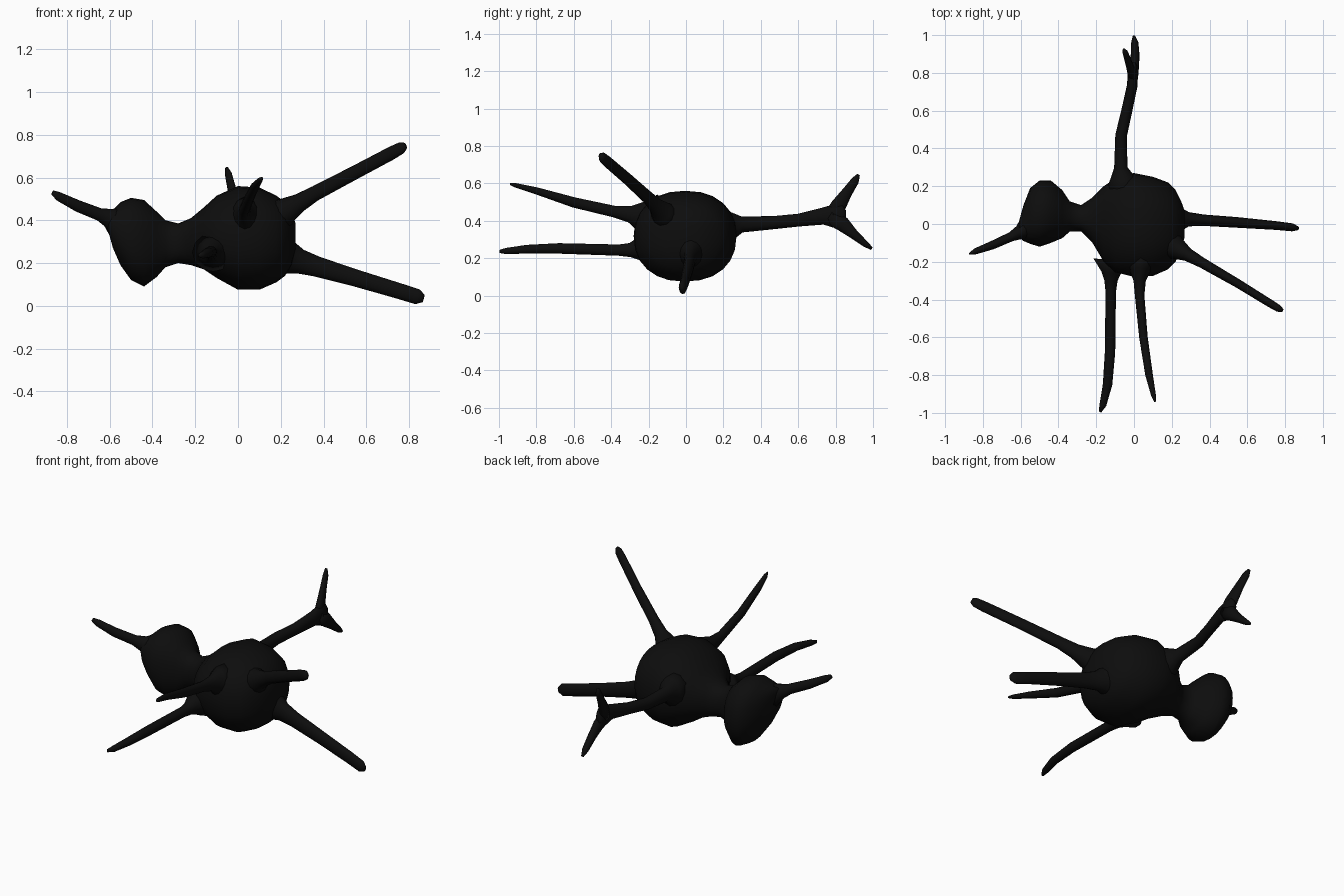
import bpy, bmesh, math
from mathutils import Vector

cube = bpy.data.objects.get("Cube")
if cube:
    bpy.data.objects.remove(cube, do_unlink=True)

# Single near-black colour
black = bpy.data.materials.new("matte black")
black.use_nodes = True
COLOUR = (0.004, 0.004, 0.004, 1)
black.diffuse_color = COLOUR
bsdf = black.node_tree.nodes["Principled BSDF"]
bsdf.inputs["Base Color"].default_value = COLOUR
bsdf.inputs["Roughness"].default_value = 0.9


def loft(name, rings, sides=12, power=2.0, axis=None):
    """Skin a row of oval rings (x, y, z, width, height) into a closed smooth form."""
    bm = bmesh.new()
    centres = [Vector(r[:3]) for r in rings]
    loops = []
    for i, (x, y, z, w, h) in enumerate(rings):
        ahead = centres[min(i + 1, len(rings) - 1)] - centres[max(i - 1, 0)]
        t = Vector(axis) if axis else ahead.normalized()
        side = t.cross(Vector((0, 0, 1))).normalized()
        up = side.cross(t)
        loop = []
        for k in range(sides):
            a = math.tau * k / sides
            c, s = math.cos(a), math.sin(a)
            u = math.copysign(abs(c) ** (2 / power), c) * w / 2
            v = math.copysign(abs(s) ** (2 / power), s) * h / 2
            loop.append(bm.verts.new(centres[i] + side * u + up * v))
        loops.append(loop)
    for a, b in zip(loops, loops[1:]):
        for k in range(sides):
            n = (k + 1) % sides
            bm.faces.new((a[k], a[n], b[n], b[k]))
    bm.faces.new(loops[0])
    bm.faces.new(loops[-1])
    bmesh.ops.recalc_face_normals(bm, faces=bm.faces)
    mesh = bpy.data.meshes.new(name)
    bm.to_mesh(mesh)
    bm.free()
    mesh.materials.append(black)
    mesh.shade_smooth()
    obj = bpy.data.objects.new(name, mesh)
    bpy.context.collection.objects.link(obj)
    return obj


# Torso, neck and head: (x, y min, y max, z min, z max) sections along x
sections = [
    (0.268, -0.07, 0.07, 0.26, 0.39), (0.25, -0.13, 0.12, 0.19, 0.44),
    (0.22, -0.20, 0.18, 0.14, 0.485), (0.18, -0.24, 0.22, 0.11, 0.515),
    (0.10, -0.275, 0.25, 0.075, 0.553), (0.00, -0.28, 0.27, 0.075, 0.56),
    (-0.10, -0.255, 0.24, 0.13, 0.515), (-0.16, -0.20, 0.20, 0.17, 0.46),
    (-0.22, -0.10, 0.14, 0.19, 0.41), (-0.28, -0.04, 0.10, 0.20, 0.385),
    (-0.34, -0.04, 0.12, 0.18, 0.40), (-0.38, -0.075, 0.18, 0.135, 0.44),
    (-0.44, -0.10, 0.23, 0.09, 0.495), (-0.50, -0.12, 0.23, 0.12, 0.505),
    (-0.55, -0.105, 0.19, 0.19, 0.485), (-0.585, -0.09, 0.10, 0.27, 0.45),
    (-0.61, -0.07, 0.01, 0.36, 0.44),
]
loft("torso_and_head",
     [(x, (y0 + y1) / 2, (z0 + z1) / 2, y1 - y0, z1 - z0) for x, y0, y1, z0, z1 in sections],
     sides=24, power=2.25, axis=(-1, 0, 0))

# Pointed snout on the head
loft("snout", [
    (-0.56, -0.02, 0.39, 0.14, 0.16), (-0.605, -0.045, 0.41, 0.075, 0.09),
    (-0.65, -0.067, 0.428, 0.05, 0.06), (-0.75, -0.112, 0.467, 0.045, 0.055),
    (-0.84, -0.145, 0.512, 0.032, 0.042), (-0.868, -0.157, 0.53, 0.012, 0.022)])

# Limbs, each flaring where it leaves the torso
loft("upper_left_limb", [
    (0.16, -0.09, 0.40, 0.20, 0.20), (0.225, -0.13, 0.445, 0.12, 0.125),
    (0.285, -0.163, 0.48, 0.07, 0.09), (0.36, -0.205, 0.525, 0.055, 0.072),
    (0.55, -0.315, 0.625, 0.046, 0.066), (0.72, -0.42, 0.715, 0.042, 0.064),
    (0.765, -0.447, 0.739, 0.038, 0.056), (0.783, -0.457, 0.749, 0.022, 0.03)])

loft("lower_left_limb", [
    (0.17, 0.02, 0.25, 0.22, 0.24), (0.235, 0.025, 0.225, 0.14, 0.16),
    (0.29, 0.025, 0.207, 0.075, 0.115), (0.37, 0.02, 0.183, 0.06, 0.095),
    (0.55, 0.008, 0.13, 0.056, 0.08), (0.75, -0.008, 0.07, 0.046, 0.074),
    (0.84, -0.018, 0.042, 0.042, 0.072), (0.868, -0.023, 0.034, 0.02, 0.036)])

loft("lower_front_limb", [
    (-0.115, -0.19, 0.25, 0.20, 0.18), (-0.12, -0.255, 0.25, 0.105, 0.12),
    (-0.122, -0.30, 0.243, 0.07, 0.075), (-0.123, -0.36, 0.243, 0.055, 0.06),
    (-0.127, -0.68, 0.252, 0.055, 0.056), (-0.14, -0.85, 0.248, 0.05, 0.046),
    (-0.165, -0.96, 0.238, 0.036, 0.034), (-0.18, -0.995, 0.236, 0.014, 0.018)])

loft("upper_front_limb", [
    (0.035, -0.18, 0.41, 0.19, 0.22), (0.032, -0.25, 0.425, 0.11, 0.15),
    (0.03, -0.30, 0.435, 0.065, 0.09), (0.03, -0.38, 0.448, 0.05, 0.062),
    (0.05, -0.60, 0.498, 0.045, 0.055), (0.08, -0.80, 0.56, 0.04, 0.038),
    (0.104, -0.91, 0.589, 0.025, 0.024), (0.112, -0.94, 0.597, 0.01, 0.012)])

# Tail with a forked end
loft("tail", [
    (-0.05, 0.18, 0.36, 0.22, 0.26), (-0.062, 0.245, 0.375, 0.13, 0.15),
    (-0.07, 0.30, 0.38, 0.07, 0.085), (-0.068, 0.47, 0.39, 0.062, 0.07),
    (-0.038, 0.60, 0.403, 0.058, 0.068), (-0.01, 0.73, 0.424, 0.056, 0.09),
    (-0.006, 0.79, 0.425, 0.054, 0.125), (-0.005, 0.835, 0.425, 0.045, 0.12),
    (-0.005, 0.855, 0.425, 0.025, 0.06)])

loft("upper_tail_prong", [
    (-0.008, 0.78, 0.42, 0.05, 0.09), (-0.015, 0.815, 0.48, 0.045, 0.085),
    (-0.03, 0.86, 0.55, 0.036, 0.06), (-0.045, 0.905, 0.615, 0.03, 0.045),
    (-0.053, 0.922, 0.645, 0.014, 0.018)])

loft("lower_tail_prong", [
    (-0.006, 0.77, 0.425, 0.054, 0.09), (0.002, 0.84, 0.38, 0.05, 0.08),
    (0.006, 0.90, 0.325, 0.046, 0.05), (0.004, 0.96, 0.275, 0.038, 0.034),
    (0.0, 0.993, 0.251, 0.016, 0.016)])
